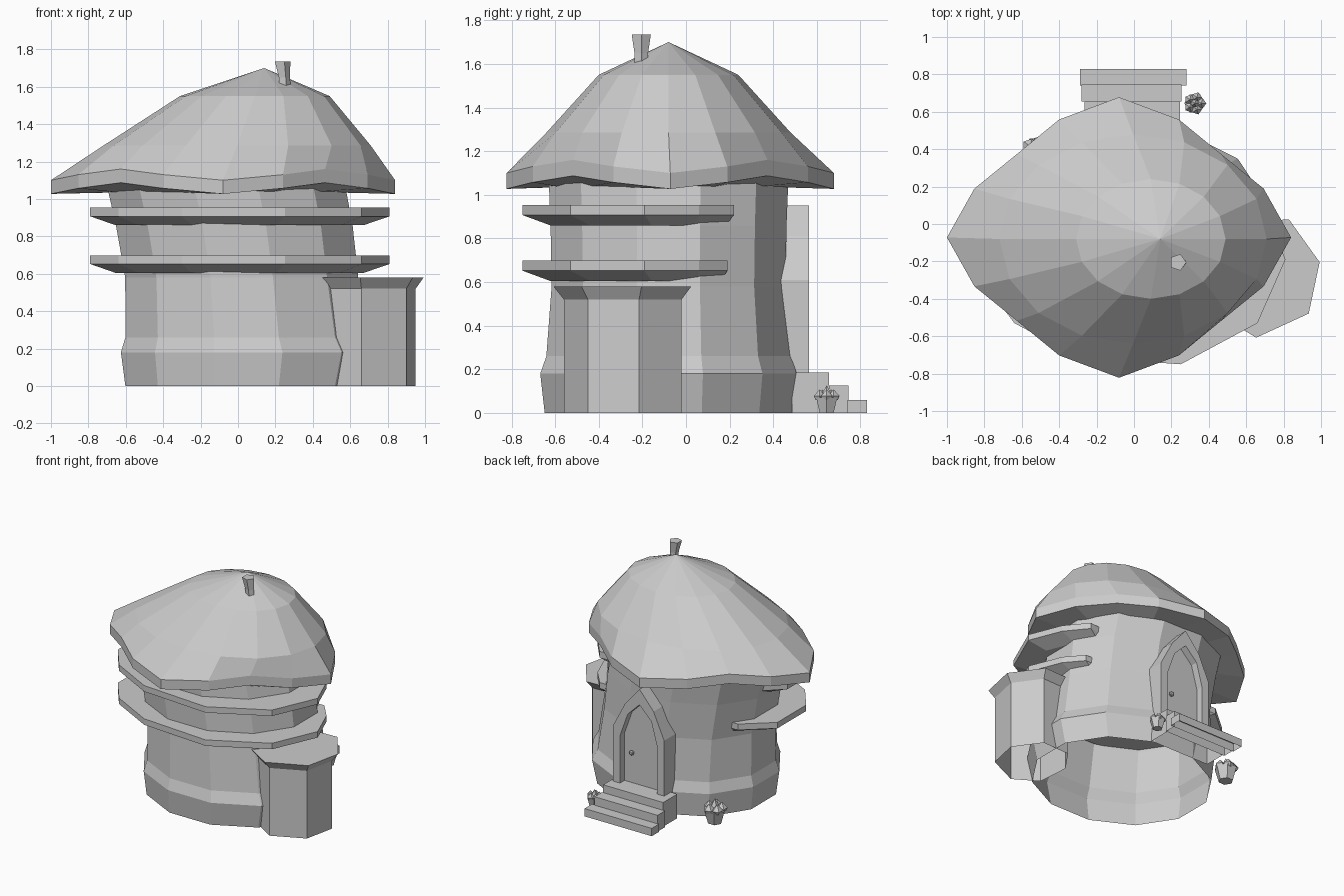
import bpy, bmesh, math
from math import sin, cos, pi

if "Cube" in bpy.data.objects:
    bpy.data.objects.remove(bpy.data.objects["Cube"])

clay = bpy.data.materials.new("clay_grey")
clay.use_nodes = True
GREY = (0.6, 0.6, 0.6, 1)
clay.diffuse_color = GREY
clay.node_tree.nodes["Principled BSDF"].inputs["Base Color"].default_value = GREY


def finish(name, bm):
    bmesh.ops.recalc_face_normals(bm, faces=bm.faces)
    me = bpy.data.meshes.new(name)
    bm.to_mesh(me)
    bm.free()
    me.materials.append(clay)
    ob = bpy.data.objects.new(name, me)
    bpy.context.collection.objects.link(ob)
    return ob


def loft(name, rings, bottom=False, top=False):
    """Skin a stack of closed rings; a one-point ring becomes a tip."""
    bm = bmesh.new()
    vs = [[bm.verts.new(p) for p in r] for r in rings]
    for a, b in zip(vs, vs[1:]):
        n = len(a)
        for i in range(n):
            j = (i + 1) % n
            if len(b) == 1:
                bm.faces.new((a[i], a[j], b[0]))
            else:
                bm.faces.new((a[i], a[j], b[j], b[i]))
    if bottom:
        bm.faces.new(vs[0])
    if top:
        bm.faces.new(vs[-1])
    return finish(name, bm)


def ring(n, cx, cy, rx, ry, z, turn=0.0):
    return [(cx + rx * cos(turn + 2 * pi * i / n),
             cy + ry * sin(turn + 2 * pi * i / n), z) for i in range(n)]


def level(points, z, centre=(0, 0), scale=1.0):
    cx, cy = centre
    return [(cx + (x - cx) * scale, cy + (y - cy) * scale, z) for x, y in points]


# Tower wall, twelve sided, leaning left, open underneath
levels = [(0, .045, .67, .588), (.18, .055, .705, .609), (.26, .045, .67, .58),
          (.58, .02, .645, .555), (.86, -.02, .655, .56), (1.1, -.07, .66, .57)]
loft("tower_wall", [ring(12, cx, -.08, rx, ry, z, pi / 12)
                    for z, cx, rx, ry in levels])


# Roof with a wavy rim: low at the four tips, raised between them
def rim(z):
    pts = []
    for i in range(16):
        a = 2 * pi * i / 16
        r = (1, .91, .84, .91)[i % 4]
        lift = (0, .03, .06, .03)[i % 4]
        pts.append((-.08 + .92 * r * cos(a), -.072 + .75 * r * sin(a), z + lift))
    return pts


loft("roof", [ring(16, -.065, -.08, .62, .53, 1.035), rim(1.027), rim(1.1),
              ring(16, -.005, -.08, .715, .56, 1.285),
              ring(16, .09, -.08, .4, .32, 1.55), [(.14, -.08, 1.7)]])

# Bent chimney pipe
loft("chimney", [ring(5, .25, -.205, .033, .033, 1.58),
                 ring(5, .245, -.205, .033, .033, 1.65),
                 ring(5, .234, -.205, .046, .046, 1.735)], True, True)

# Two awnings wrapping round the front, tapering into the wall at the ends
front = [(-.79, -.33), (-.64, -.53), (-.3, -.71), (.25, -.75),
         (.66, -.53), (.81, -.19)]
lower = [(-.58, .2), (-.79, .02)] + front + [(.71, .06), (.6, .19)]
upper = [(-.6, .08), (-.79, -.1)] + front + [(.71, .06), (.58, .22)]
for name, plan, z in (("lower_awning", lower, .605), ("upper_awning", upper, .86)):
    loft(name, [level(plan, z, (0, 0), .83), level(plan, z + .047),
                level(plan, z + .093)], True, True)

# Side turret with flared flat top, open underneath
turret = [(.81, -.02), (.95, -.215), (.9, -.45), (.66, -.56),
          (.48, -.45), (.46, -.2), (.58, -.03)]
loft("side_turret", [level(turret, 0), level(turret, .52),
                     level(turret, .58, (.7, -.28), 1.17)], top=True)

# Pointed door frame with a recessed door
outer = [(.225, .18), (.225, .61), (.12, .81), (0, .95),
         (-.12, .81), (-.21, .61), (-.21, .18)]
inner = [(.165, .18), (.165, .55), (.1, .73), (0, .83),
         (-.1, .73), (-.15, .55), (-.15, .18)]


def upright(points, y):
    return [(x, y, z) for x, z in points]


loft("door_frame", [upright(outer, .4), upright(outer, .565),
                    upright(inner, .565), upright(inner, .5)])
loft("door", [upright(inner, .47), upright(inner, .51)], top=True)

bm = bmesh.new()
bmesh.ops.create_icosphere(bm, subdivisions=1, radius=.02)
finish("door_knob", bm).location = (.095, .525, .42)

# Steps, hollow underneath
for i, (x0, x1, y1, z1) in enumerate([(-.29, .28, .83, .06),
                                      (-.28, .255, .745, .125),
                                      (-.265, .245, .655, .185)]):
    y0 = y1 - (.09 if i < 2 else .17)
    plan = [(x0, y0), (x1, y0), (x1, y1), (x0, y1)]
    loft("step_%d" % (i + 1), [level(plan, 0), level(plan, z1)], top=True)


# Flower pots with a cluster of pointed leaves
def flower_pot(name, x, y, s):
    loft(name, [ring(6, x, y, .036 * s, .036 * s, 0),
                ring(6, x, y, .056 * s, .056 * s, .07 * s)], True, True)
    for i in range(6):
        a = i * 2 * pi / 5
        d = .034 * s if i < 5 else 0
        px, py = x + d * cos(a), y + d * sin(a)
        r, h = .028 * s, (.108 if i < 5 else .127) * s
        loft("%s_leaf_%d" % (name, i + 1),
             [ring(5, px, py, r * .7, r * .7, .06 * s, a),
              ring(5, px, py, r, r, .077 * s, a), [(px, py, h)]], True)


flower_pot("left_pot", .325, .645, 1)
flower_pot("right_pot", -.517, .388, 1.45)
